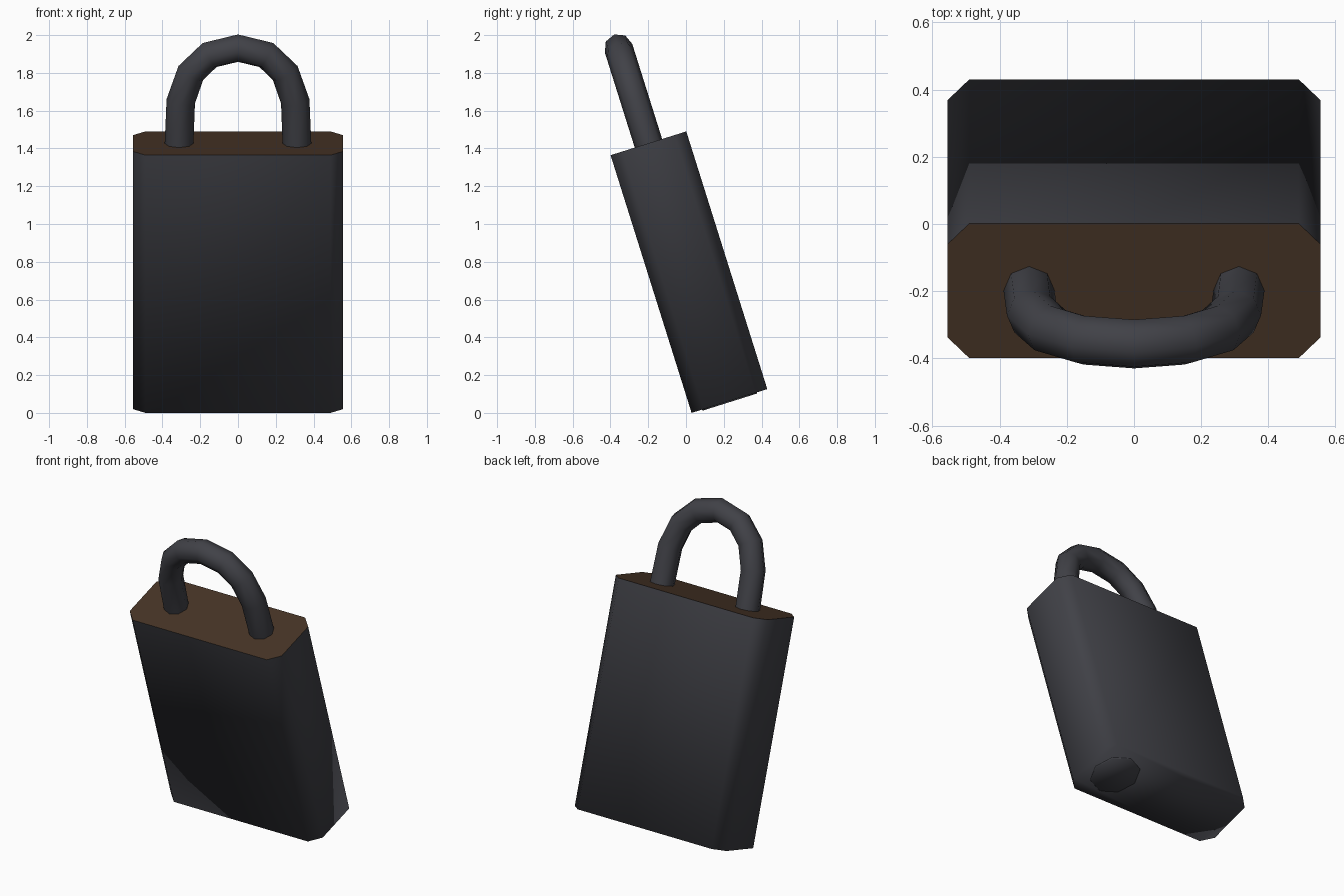
import bpy, bmesh, math
from mathutils import Matrix, Vector

if "Cube" in bpy.data.objects:
    bpy.data.objects.remove(bpy.data.objects["Cube"])

# Whole padlock leans backwards about x, pivoting at the bottom face centre
LEAN = Matrix.Translation((0, 0.23, 0.063)) @ Matrix.Rotation(math.radians(17.45), 4, 'X')
W, D, H, C = 0.555, 0.21, 1.43, 0.065   # half width, half depth, height, chamfer


def material(name, rgb):
    m = bpy.data.materials.new(name)
    m.diffuse_color = (*rgb, 1)
    m.use_nodes = True
    m.node_tree.nodes["Principled BSDF"].inputs["Base Color"].default_value = m.diffuse_color
    return m


steel = material("dark_steel", (0.052, 0.053, 0.063))
brown = material("dark_brown", (0.062, 0.034, 0.019))


def finish(name, bm, mats):
    bmesh.ops.recalc_face_normals(bm, faces=bm.faces)
    bm.transform(LEAN)
    me = bpy.data.meshes.new(name)
    bm.to_mesh(me)
    bm.free()
    for m in mats:
        me.materials.append(m)
    me.shade_smooth()
    ob = bpy.data.objects.new(name, me)
    bpy.context.collection.objects.link(ob)
    return ob


# Lock body: chamfered rectangle extruded upwards, brown top face
bm = bmesh.new()
profile = [(W - C, -D), (W, C - D), (W, D - C), (W - C, D),
           (C - W, D), (-W, D - C), (-W, C - D), (C - W, -D)]
base = bm.faces.new([bm.verts.new((x, y, 0)) for x, y in profile])
ext = bmesh.ops.extrude_face_region(bm, geom=[base], use_keep_orig=True)
bmesh.ops.translate(bm, vec=(0, 0, H), verts=[v for v in ext['geom'] if isinstance(v, bmesh.types.BMVert)])
for f in bm.faces:
    if all(v.co.z > H - 0.01 for v in f.verts):
        f.material_index = 1
        bmesh.ops.split_edges(bm, edges=list(f.edges))   # crisp colour edge
        break
finish("lock_body", bm, [steel, brown])

# Shackle: eight-sided tube swept along a mirrored arch
half = [(0.312, -0.08), (0.312, 0.0), (0.303, 0.233), (0.25, 0.39), (0.15, 0.49)]
path = half + [(0, 0.528)] + [(-x, z) for x, z in reversed(half)]
path = [Vector((x, 0, H + z)) for x, z in path]
bm = bmesh.new()
rings, SIDES, R = [], 8, 0.076
for i, p in enumerate(path):
    a, b = path[max(i - 1, 0)], path[min(i + 1, len(path) - 1)]
    t = (b - a).normalized()
    n = Vector((0, 1, 0)).cross(t)
    rings.append([bm.verts.new(p + R * (math.cos(k * math.tau / SIDES) * n
                                        + math.sin(k * math.tau / SIDES) * Vector((0, 1, 0))))
                  for k in range(SIDES)])
for r0, r1 in zip(rings, rings[1:]):
    for k in range(SIDES):
        j = (k + 1) % SIDES
        bm.faces.new((r0[k], r0[j], r1[j], r1[k]))
bm.faces.new(rings[0])
bm.faces.new(rings[-1])
finish("shackle", bm, [steel])

# Round key cylinder plate on the underside, off to the right
bm = bmesh.new()
bmesh.ops.create_cone(bm, cap_ends=True, segments=8, radius1=0.15, radius2=0.155, depth=0.008,
                      matrix=Matrix.Translation((0.34, 0, -0.002)))
finish("key_cylinder", bm, [steel])
